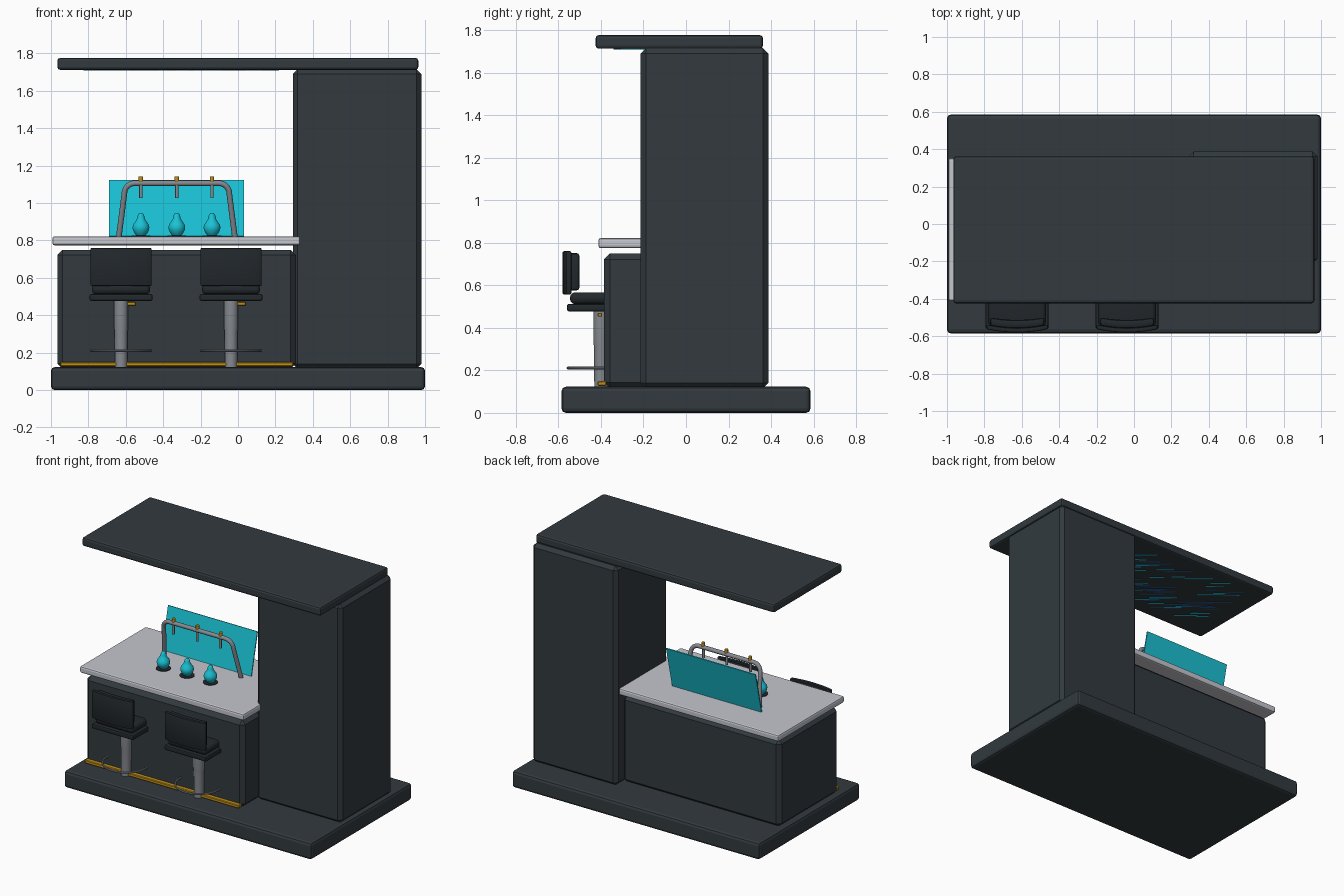
import bpy, bmesh, math, random
from mathutils import Vector, Matrix

if "Cube" in bpy.data.objects:
    bpy.data.objects.remove(bpy.data.objects["Cube"])


def mat(name, r, g, b, a=1.0):
    m = bpy.data.materials.new(name)
    m.diffuse_color = (r, g, b, a)
    m.use_nodes = True
    m.node_tree.nodes["Principled BSDF"].inputs["Base Color"].default_value = m.diffuse_color
    return m


DARK = mat("dark slate", 0.032, 0.042, 0.049)
BLACK = mat("black leather", 0.016, 0.021, 0.025)
STONE = mat("pale grey stone", 0.56, 0.57, 0.62)
STEEL = mat("steel", 0.24, 0.255, 0.28)
GOLD = mat("gold", 0.55, 0.28, 0.008)
CYAN = mat("cyan", 0.01, 0.54, 0.66)
GLASS = mat("cyan glass", 0.01, 0.54, 0.66, 0.5)
BLUE = mat("blue light", 0.02, 0.10, 0.32)


def finish(name, bm, material, smooth=False):
    bmesh.ops.recalc_face_normals(bm, faces=bm.faces)
    me = bpy.data.meshes.new(name)
    bm.to_mesh(me)
    bm.free()
    me.materials.append(material)
    ob = bpy.data.objects.new(name, me)
    bpy.context.collection.objects.link(ob)
    if smooth:
        bpy.ops.object.select_all(action='DESELECT')
        ob.select_set(True)
        bpy.context.view_layer.objects.active = ob
        bpy.ops.object.shade_smooth_by_angle(angle=math.radians(40))
    return ob


def box(name, x, y, z, material, bevel=0.0, segs=1, smooth=False):
    """Box from (min, max) ranges with bevelled edges."""
    bm = bmesh.new()
    bmesh.ops.create_cube(bm, size=1)
    for v in bm.verts:
        v.co = Vector([(r[0] + r[1]) / 2 + c * (r[1] - r[0]) for r, c in zip((x, y, z), v.co)])
    if bevel:
        bmesh.ops.bevel(bm, geom=bm.edges[:], offset=bevel, segments=segs, profile=0.5, affect='EDGES')
    return finish(name, bm, material, smooth)


def lathe(name, profile, center, material, steps=32):
    """Revolve (radius, height) points around a vertical axis."""
    bm = bmesh.new()
    rings = []
    for r, h in profile:
        rings.append([bm.verts.new((center[0] + r * math.cos(2 * math.pi * i / steps),
                                    center[1] + r * math.sin(2 * math.pi * i / steps),
                                    center[2] + h)) for i in range(steps)])
    for a, b in zip(rings, rings[1:]):
        for i in range(steps):
            j = (i + 1) % steps
            bm.faces.new((a[i], a[j], b[j], b[i]))
    bm.faces.new(rings[0][::-1])
    bm.faces.new(rings[-1])
    return finish(name, bm, material, True)


def tube(name, points, radius, material, cyclic=False, sides=12):
    """Sweep a circle along points, with a fixed frame from the path."""
    bm = bmesh.new()
    pts = [Vector(p) for p in points]
    n = len(pts)
    rings = []
    for i, p in enumerate(pts):
        a = pts[i - 1] if (i or cyclic) else p
        b = pts[(i + 1) % n] if (i < n - 1 or cyclic) else p
        t = (b - a).normalized()
        side = Vector((0, 0, 1)) if cyclic else Vector((0, 1, 0))
        u = (side - t * side.dot(t)).normalized()
        w = t.cross(u)
        rings.append([bm.verts.new(p + radius * (u * math.cos(k * 2 * math.pi / sides) +
                                                 w * math.sin(k * 2 * math.pi / sides)))
                      for k in range(sides)])
    for i in range(n if cyclic else n - 1):
        a, b = rings[i], rings[(i + 1) % n]
        for k in range(sides):
            bm.faces.new((a[k], a[(k + 1) % sides], b[(k + 1) % sides], b[k]))
    if not cyclic:
        bm.faces.new(rings[0])
        bm.faces.new(rings[-1])
    return finish(name, bm, material, True)


def curved_panel(name, cx, half_w, y, z, sag, material, bevel):
    """Upright panel whose sides wrap forward (+y) around the seat."""
    bm = bmesh.new()
    n = 10
    cols = []
    for i in range(n + 1):
        s = 2 * i / n - 1
        dy = sag * s * s
        cols.append([bm.verts.new((cx + s * half_w, yy + dy, zz))
                     for yy, zz in ((y[0], z[0]), (y[1], z[0]), (y[1], z[1]), (y[0], z[1]))])
    for a, b in zip(cols, cols[1:]):
        for k in range(4):
            bm.faces.new((a[k], a[(k + 1) % 4], b[(k + 1) % 4], b[k]))
    bm.faces.new(cols[0])
    bm.faces.new(cols[-1])
    bmesh.ops.recalc_face_normals(bm, faces=bm.faces)
    edges = [e for e in bm.edges if e.calc_face_angle(0) > 0.8]
    bmesh.ops.bevel(bm, geom=edges, offset=bevel, segments=2, profile=0.5, affect='EDGES')
    return finish(name, bm, material, True)


# Main structure
box("base", (-1, 1), (-0.585, 0.585), (0, 0.123), DARK, 0.02, 2)
box("tower", (0.293, 0.98), (-0.213, 0.387), (0.115, 1.715), DARK, 0.025, 1)
box("roof", (-0.966, 0.964), (-0.425, 0.362), (1.712, 1.776), DARK, 0.015, 2)
box("counter_body", (-0.966, 0.31), (-0.385, 0.30), (0.115, 0.75), DARK, 0.028, 1)
box("countertop", (-0.993, 0.332), (-0.412, 0.352), (0.774, 0.822), STONE, 0.012, 2)
box("kick_rail", (-0.95, 0.295), (-0.415, -0.375), (0.127, 0.15), GOLD, 0.004)

# Light dashes on the underside of the roof
rng = random.Random(4)
for name, material in (("blue_light_dashes", BLUE), ("cyan_light_dashes", CYAN)):
    bm = bmesh.new()
    turn = Matrix.Rotation(math.atan2(0.64, -0.77), 4, 'Z')
    for i in range(32):
        length = rng.uniform(0.08, 0.2)
        loc = (rng.uniform(-0.84, 0.18), rng.uniform(-0.28, 0.24), 1.711)
        bmesh.ops.create_cube(bm, size=1, matrix=Matrix.Translation(loc) @ turn
                              @ Matrix.Diagonal((length, 0.009, 0.003, 1)))
    finish(name, bm, material)

# Leaning glass screen
screen = box("glass_screen", (-0.361, 0.361), (-0.004, 0.004), (-0.154, 0.154), GLASS)
screen.location = (-0.329, 0.146, 0.973)
screen.rotation_euler.x = -math.atan2(0.07, 0.30)

# Tap arch: two leaning legs with rounded corners and a top bar
half = [(0.31, 0.82), (0.283, 1.03)]
for k in range(1, 7):
    a = math.pi / 2 * k / 6
    half.append((0.225 + 0.056 * math.cos(a), 1.05 + 0.056 * math.sin(a)))
CX = -0.327
lean = lambda z: 0.06 * (1.106 - z) / 0.286
arch = [(CX - x, lean(z), z) for x, z in half] + [(CX + x, lean(z), z) for x, z in half[::-1]]
tube("tap_arch", arch, 0.015, STEEL)

# Taps, vases and coasters
for i, x in enumerate((-0.519, -0.327, -0.139)):
    lathe(f"tap_spout_{i}", [(0.009, 0), (0.009, 0.07)], (x, -0.004, 1.028), STEEL, 12)
    lathe(f"tap_knob_{i}", [(0.012, 0), (0.012, 0.036)], (x, 0, 1.106), GOLD, 12)
    lathe(f"coaster_{i}", [(0.05, 0), (0.05, 0.006)], (x, -0.12, 0.82), BLACK)
    lathe(f"vase_{i}", [(0.024, 0), (0.034, 0.012), (0.043, 0.03), (0.045, 0.045), (0.041, 0.06),
                        (0.03, 0.075), (0.022, 0.088), (0.019, 0.1), (0.016, 0.112), (0.009, 0.12),
                        (0.002, 0.122)], (x, -0.12, 0.826), CYAN)

# Bar stools
for i, x in enumerate((-0.625, -0.037)):
    y = -0.398
    lathe(f"stool_post_{i}", [(0.033, 0), (0.035, 0.2), (0.038, 0.22), (0.038, 0.37)], (x, y, 0.115), STEEL)
    tube(f"stool_foot_ring_{i}", [(x + 0.157 * math.cos(a * math.pi / 20), y + 0.157 * math.sin(a * math.pi / 20), 0.211)
                                  for a in range(40)], 0.007, STEEL, True, 8)
    box(f"stool_lever_{i}", (x + 0.02, x + 0.078), (-0.415, -0.395), (0.452, 0.47), GOLD, 0.003)
    box(f"stool_seat_base_{i}", (x - 0.169, x + 0.169), (-0.56, -0.24), (0.477, 0.513), BLACK, 0.01, 2)
    box(f"stool_seat_cushion_{i}", (x - 0.155, x + 0.155), (-0.545, -0.25), (0.511, 0.567), BLACK, 0.024, 3, True)
    curved_panel(f"stool_back_shell_{i}", x, 0.163, (-0.58, -0.556), (0.557, 0.76), 0.018, BLACK, 0.006)
    curved_panel(f"stool_back_cushion_{i}", x, 0.145, (-0.558, -0.513), (0.575, 0.752), 0.014, BLACK, 0.014)
